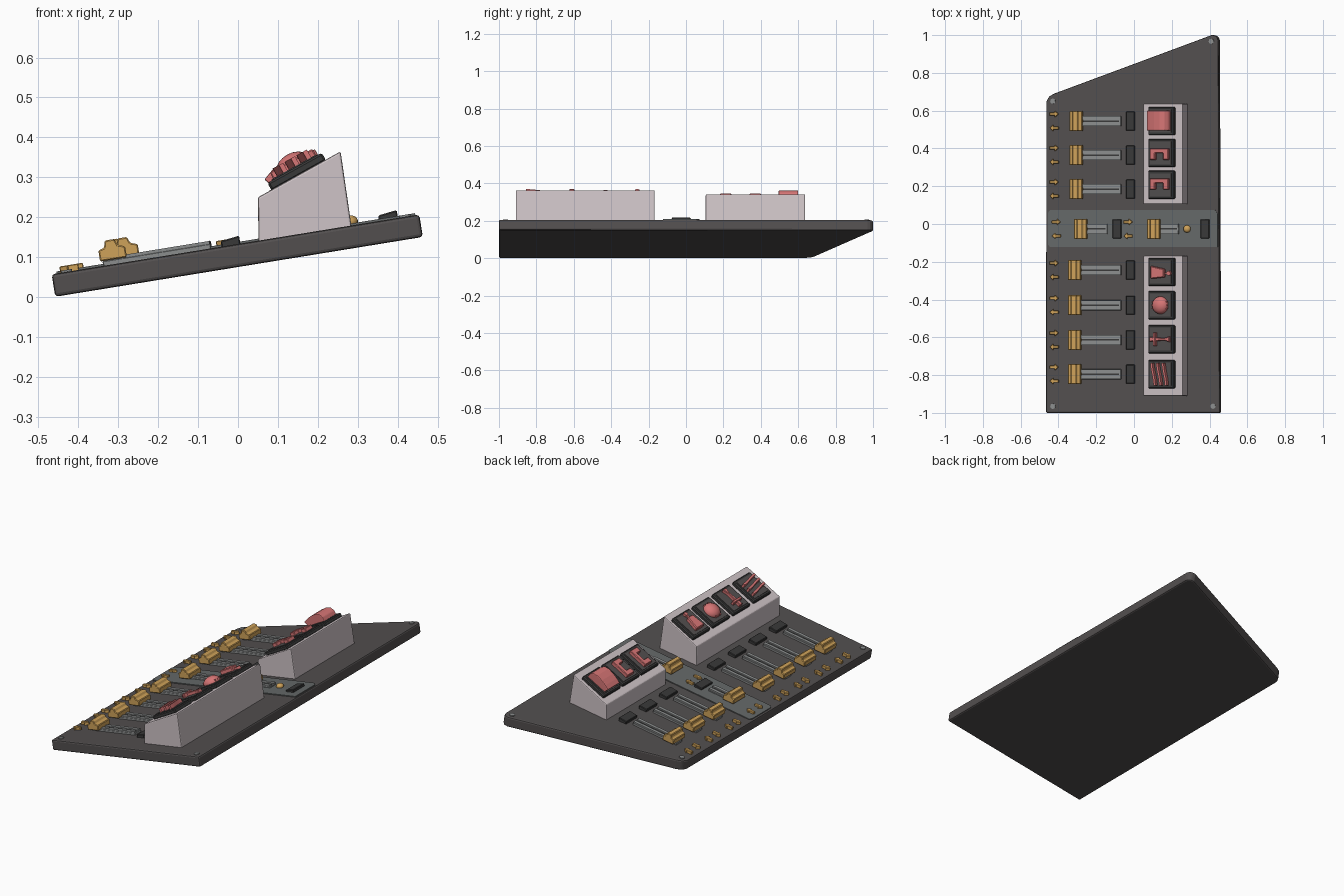
import bpy, bmesh
from math import sin, cos, pi, radians
from mathutils import Matrix

if "Cube" in bpy.data.objects:
    bpy.data.objects.remove(bpy.data.objects["Cube"])


def material(name, *rgb):
    m = bpy.data.materials.new(name)
    m.diffuse_color = (*rgb, 1)
    m.use_nodes = True
    m.node_tree.nodes["Principled BSDF"].inputs["Base Color"].default_value = m.diffuse_color
    return m


CHAR = material("charcoal", 0.085, 0.078, 0.078)
DARK = material("dark", 0.04, 0.04, 0.04)
PLATE = material("plate_grey", 0.13, 0.14, 0.14)
RAIL = material("rail_grey", 0.26, 0.27, 0.27)
GOLD = material("gold", 0.62, 0.36, 0.1)
PINK = material("pink", 0.68, 0.18, 0.18)
PALE = material("pale", 0.62, 0.55, 0.57)


def frame(x, z, deg):
    """Local frame tilted up towards +x."""
    return Matrix.Translation((x, 0, z)) @ Matrix.Rotation(-radians(deg), 4, 'Y')


P = frame(0, 0.133, 9.24)      # top surface of the sloped panel


def finish(name, bm, M, mat, bevel=0, smooth=False, seg=1):
    bmesh.ops.recalc_face_normals(bm, faces=bm.faces[:])
    me = bpy.data.meshes.new(name)
    bm.to_mesh(me)
    bm.free()
    ob = bpy.data.objects.new(name, me)
    bpy.context.collection.objects.link(ob)
    ob.matrix_world = M
    me.materials.append(mat)
    if smooth:
        for p in me.polygons:
            p.use_smooth = True
    if bevel:
        b = ob.modifiers.new("bevel", 'BEVEL')
        b.width, b.segments, b.limit_method = bevel, seg, 'ANGLE'
    return ob


def prism(name, pts, axis, lo, hi, M, mat, bevel=0, seg=1):
    """Extrude a profile along local y or z."""
    bm = bmesh.new()
    put = (lambda a, b, c: (a, c, b)) if axis == 'y' else (lambda a, b, c: (a, b, c))
    r0 = [bm.verts.new(put(a, b, lo)) for a, b in pts]
    r1 = [bm.verts.new(put(a, b, hi)) for a, b in pts]
    bm.faces.new(r0)
    bm.faces.new(r1)
    n = len(pts)
    for i in range(n):
        j = (i + 1) % n
        bm.faces.new((r0[i], r0[j], r1[j], r1[i]))
    return finish(name, bm, M, mat, bevel, seg=seg)


def box(name, u0, u1, v0, v1, w0, w1, M, mat, bevel=0):
    return prism(name, [(u0, v0), (u1, v0), (u1, v1), (u0, v1)], 'z', w0, w1, M, mat, bevel)


def disc(name, u, v, r, w0, w1, M, mat, n=12):
    pts = [(u + r * cos(2 * pi * i / n), v + r * sin(2 * pi * i / n)) for i in range(n)]
    return prism(name, pts, 'z', w0, w1, M, mat)


def ball(name, u, v, w, r, flat, M, mat, seg=16):
    bm = bmesh.new()
    bmesh.ops.create_uvsphere(bm, u_segments=seg, v_segments=seg // 2, radius=r)
    bmesh.ops.scale(bm, vec=(1, 1, flat), verts=bm.verts)
    bmesh.ops.translate(bm, vec=(u, v, w), verts=bm.verts)
    return finish(name, bm, M, mat, smooth=True)


# Sloped base panel with one slanted end
prism("base_panel", [(-.473, -1), (.46, -1), (.453, .97), (.448, .985), (.436, .998), (.415, 1),
                     (-.43, .69), (-.457, .675), (-.471, .648)],
      'z', -.057, 0, P, CHAR, .008, 2)
for u, v in [(-.435, .65), (.415, .967), (-.435, -.965), (.424, -.965)]:
    disc("corner_screw", u, v, .014, -.004, .005, P, RAIL)

# Raised centre strip
prism("centre_plate", [(-.45, -.122), (.45, -.122), (.45, .055), (.435, .074), (-.45, .074), (-.46, .06), (-.46, -.11)],
      'z', -.004, .005, P, PLATE)

KNOB = [(-.032, .012), (-.032, .04), (-.017, .044), (-.012, .062), (.012, .062), (.018, .046), (.036, .04), (.036, .012)]
ARROW = [(-.024, 0), (-.004, -.017), (-.004, -.008), (.024, -.008), (.024, .008), (-.004, .008), (-.004, .017)]


def slider(v, arrow, knob, r0, r1, pad):
    # twin rail with a groove between
    box("slider_base", r0, r1, v - .027, v + .027, -.003, .012, P, RAIL, .002)
    for s in (-1, 1):
        box("slider_rail", r0 + .008, r1 - .002, v + s * .017 - .009, v + s * .017 + .009, .01, .019, P, RAIL)
    box("slider_groove", r0 + .03, r1 - .01, v - .004, v + .004, .01, .014, P, DARK)
    prism("slider_knob", [(knob + a, b) for a, b in KNOB], 'y', v - .053, v + .053, P, GOLD, .003)
    # tilted end pad
    prism("slider_pad", [(pad - .024, -.003), (pad - .024, .014), (pad + .024, .02), (pad + .024, -.003)],
          'y', v - .05, v + .05, P, DARK, .003)
    # pair of opposed arrows
    for s in (-1, 1):
        prism("arrow_marker", [(arrow - s * a, v + s * (.037 + b)) for a, b in ARROW],
              'z', -.003, .016, P, GOLD, .002)


for v in (.545, .365, .185):
    slider(v, -.427, -.308, -.342, -.068, -.018)
for v in (-.244, -.43, -.614, -.795):
    slider(v, -.427, -.316, -.342, -.068, -.018)
slider(-.026, -.415, -.284, -.305, -.14, -.09)
slider(-.026, -.03, .108, .09, .242, .382)
ball("round_button", .286, -.026, .01, .02, .8, P, GOLD)


# Wedge housings carrying square tiles
def housing(y0, y1, dz, tiles):
    prism("wedge_housing", [(.052, .125), (.05, .25 + dz), (.257, .365 + dz), (.286, .165)], 'y', y0, y1,
          Matrix.Identity(4), PALE, .005, 2)
    fr = frame(.05, .25 + dz, 29.05) @ Matrix.Translation((.116, 0, 0))
    for v in tiles:
        box("button_tile", -.078, .078, v - .075, v + .075, -.003, .02, fr, DARK, .005)
        box("button_face", -.064, .064, v - .061, v + .061, .018, .023, fr, CHAR)
    return fr


A = housing(-.91, -.168, 0, (-.254, -.43, -.61, -.795))
B = housing(.105, .637, -.022, (.545, .376, .207))

# Cushion-shaped button
prism("cushion_button", [(-.058, .02), (-.07, .05), (-.045, .06), (-.015, .068), (.02, .071), (.045, .064),
                         (.06, .045), (.062, .02)], 'y', .495, .6, B, PINK, .004, 2)
# Bracket-shaped buttons
for v in (.37, .212):
    prism("bracket_button", [(-.055, v - .03), (-.025, v - .03), (-.025, v + .005), (.025, v + .005), (.025, v - .03),
                             (.055, v - .03), (.055, v + .03), (-.055, v + .03)], 'z', .02, .042, B, PINK, .003)
# Cup-shaped button with small spout
prism("cup_button", [(-.05, -.29), (.03, -.282), (.03, -.238), (-.05, -.222)], 'z', .02, .045, A, PINK, .004)
box("cup_stem", .028, .055, -.266, -.256, .02, .034, A, PINK)
disc("cup_foot", .055, -.261, .012, .02, .036, A, PINK)
# Domed button with ribs
ball("dome_button", 0, -.43, .024, .047, .72, A, PINK, 20)
for v in (-.018, 0, .018):
    box("dome_rib", -.046, .046, -.43 + v - .003, -.43 + v + .003, .02, .036, A, PINK)
# Lever button
prism("lever_button", [(-.06, -.622), (.03, -.616), (.062, -.625), (.062, -.595), (.03, -.604), (-.06, -.598)],
      'z', .02, .04, A, PINK, .003)
box("lever_crossbar", -.035, -.02, -.645, -.575, .02, .045, A, PINK, .003)
# Three wavy bars
for t in (-.034, 0, .034):
    path = [(t + .009 * cos(pi * i / 8), -.855 + .12 * i / 8) for i in range(9)]
    pts = [(a - .006, b) for a, b in path] + [(a + .006, b) for a, b in reversed(path)]
    prism("wavy_bar", pts, 'z', .02, .045, A, PINK)
